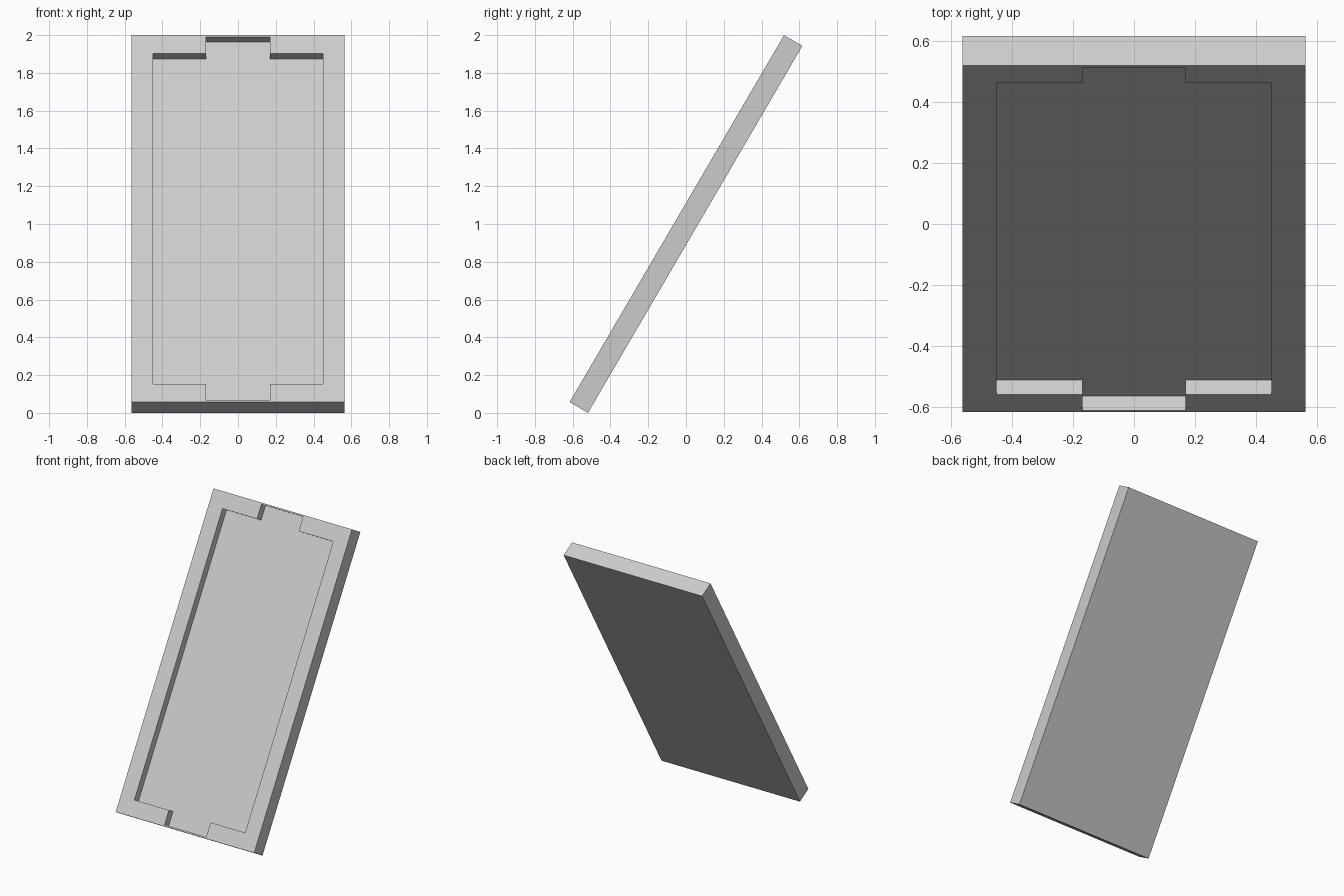
import bpy, bmesh, math

if "Cube" in bpy.data.objects:
    bpy.data.objects.remove(bpy.data.objects["Cube"])

WIDTH, HEIGHT, THICK = 1.125, 2.25, 0.1125
DEPTH = 0.055                 # recess depth
TILT = math.radians(30.3)     # lean backwards


def prism(name, outline, y0, y1):
    """Extrude an x/z outline from y0 to y1."""
    bm = bmesh.new()
    face = bm.faces.new([bm.verts.new((x, y0, z)) for x, z in outline])
    out = bmesh.ops.extrude_face_region(bm, geom=[face])
    moved = [v for v in out["geom"] if isinstance(v, bmesh.types.BMVert)]
    bmesh.ops.translate(bm, verts=moved, vec=(0, y1 - y0, 0))
    bmesh.ops.recalc_face_normals(bm, faces=bm.faces)
    mesh = bpy.data.meshes.new(name)
    bm.to_mesh(mesh)
    bm.free()
    obj = bpy.data.objects.new(name, mesh)
    bpy.context.collection.objects.link(obj)
    obj.location.z = 1.0
    obj.rotation_euler.x = -TILT
    return obj


# Leaning slab
w, h = WIDTH / 2, HEIGHT / 2
slab = prism("leaning_slab", [(-w, -h), (w, -h), (w, h), (-w, h)],
             -THICK / 2, THICK / 2)

# Front recess: a panel with a tab at top and bottom
px, pz, tx, tz = 0.45, 1.0125, 0.169, 1.114
half = [(px, -pz), (px, pz), (tx, pz), (tx, tz)]
right = [(tx, -tz), (tx, -pz)] + half
left = [(-x, z) for x, z in reversed(right)]
cutter = prism("recess_cutter", right + left, -THICK, -THICK / 2 + DEPTH)
cutter.hide_render = True
cutter.display_type = 'WIRE'

# Carve the recess, then drop the cutter
mod = slab.modifiers.new("recess", 'BOOLEAN')
mod.operation = 'DIFFERENCE'
mod.solver = 'EXACT'
mod.object = cutter
bpy.context.view_layer.objects.active = slab
slab.select_set(True)
bpy.ops.object.modifier_apply(modifier=mod.name)
bpy.data.objects.remove(cutter, do_unlink=True)
